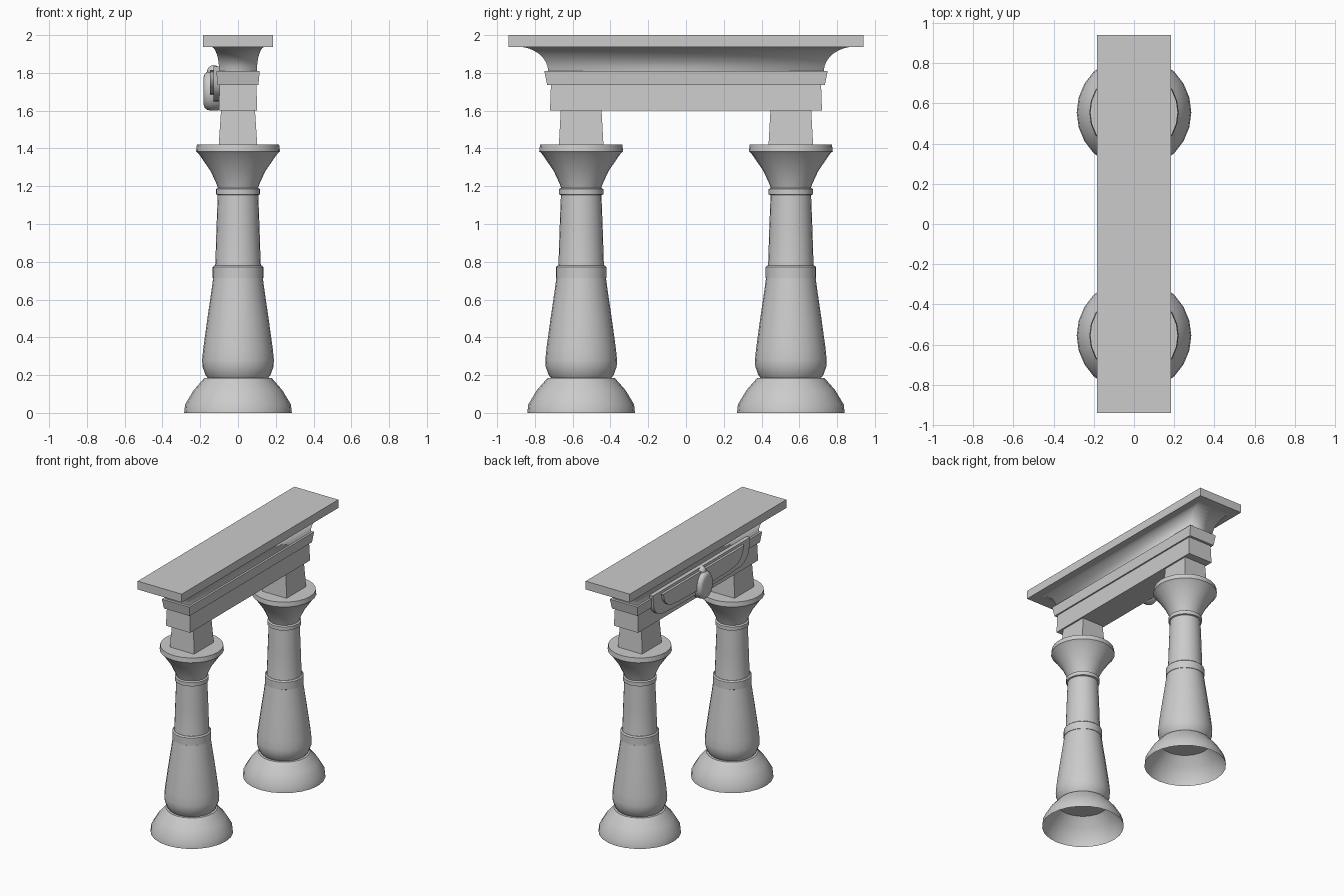
import bpy
import bmesh
from math import cos, sin, pi, radians

cube = bpy.data.objects.get("Cube")
if cube:
    bpy.data.objects.remove(cube, do_unlink=True)


def make_object(name, bm, angle=30):
    bmesh.ops.recalc_face_normals(bm, faces=bm.faces[:])
    mesh = bpy.data.meshes.new(name)
    bm.to_mesh(mesh)
    bm.free()
    obj = bpy.data.objects.new(name, mesh)
    bpy.context.collection.objects.link(obj)
    bpy.ops.object.select_all(action='DESELECT')
    obj.select_set(True)
    bpy.context.view_layer.objects.active = obj
    bpy.ops.object.shade_smooth_by_angle(angle=radians(angle))
    return obj


def loft(name, loops, cap_bottom=True, cap_top=True, angle=30):
    """Skin a stack of closed loops that share a point count."""
    bm = bmesh.new()
    rings = [[bm.verts.new(p) for p in loop] for loop in loops]
    n = len(rings[0])
    for low, high in zip(rings, rings[1:]):
        for i in range(n):
            j = (i + 1) % n
            bm.faces.new((low[i], low[j], high[j], high[i]))
    if cap_bottom:
        bm.faces.new(rings[0][::-1])
    if cap_top:
        bm.faces.new(rings[-1])
    return make_object(name, bm, angle)


def rect(hx, hy, z, cy=0):
    return [(sx * hx, cy + sy * hy, z)
            for sx, sy in ((-1, -1), (1, -1), (1, 1), (-1, 1))]


def turned(name, profile, cy, sides=24, **caps):
    loops = [[(r * cos(2 * pi * i / sides), cy + r * sin(2 * pi * i / sides), z)
              for i in range(sides)] for r, z in profile]
    return loft(name, loops, **caps)


# Turned column parts: radius, height
BASE = [(.285, 0), (.28, .045), (.235, .12), (.178, .185), (.155, .185)]
SHAFT = [(.16, .185), (.172, .2), (.188, .245), (.19, .28), (.184, .34),
         (.162, .5), (.14, .65), (.132, .71), (.12, .79), (.114, .98), (.107, 1.16)]
LOWER_BAND = [(.125, .71), (.134, .715), (.134, .772), (.125, .78)]
UPPER_BAND = [(.105, 1.152), (.117, 1.157), (.117, 1.185), (.105, 1.192)]
CAPITAL = [(.106, 1.19), (.115, 1.215), (.145, 1.28), (.208, 1.372),
           (.222, 1.385), (.218, 1.42)]

for side, cy in (("front", -.555), ("back", .555)):
    turned(side + "_column_base", BASE, cy, cap_bottom=False, cap_top=False)
    turned(side + "_column_shaft", SHAFT, cy)
    turned(side + "_lower_band", LOWER_BAND, cy)
    turned(side + "_upper_band", UPPER_BAND, cy)
    turned(side + "_capital", CAPITAL, cy)
    loft(side + "_impost_block", [rect(.102, .118, 1.42, cy), rect(.09, .108, 1.6, cy)])

# Beam, moulding, flared cornice and top slab
loft("beam", [rect(.102, .72, 1.6), rect(.097, .715, 1.74)])
loft("beam_moulding", [rect(.108, .735, 1.735), rect(.115, .75, 1.81)])
cornice = []
for i in range(9):
    a = i / 8 * pi / 2
    cornice.append(rect(.1 + .045 * (1 - cos(a)), .73 + .17 * (1 - cos(a)),
                        1.81 + .13 * sin(a)))
loft("cornice", cornice, cap_bottom=False, cap_top=False, angle=180)
loft("top_slab", [rect(.185, .94, 1.937), rect(.185, .94, 2)])


def wing_layer(name, side, tip, top, bottom, x_out):
    """Flat plate with a rounded lower outer corner, facing -x."""
    outline = [(0, bottom), (tip * .6, bottom + .005)]
    for i in range(7):
        a = -pi / 2 + i / 6 * pi / 2
        outline.append((tip - .13 + .13 * cos(a), bottom + .12 + .11 * sin(a)))
    outline += [(tip + .01, top), (0, top)]
    loft(name, [[(x, side * y, z) for y, z in outline] for x in (-.095, x_out)])


# Winged ornament on the beam
for name, side in (("front", -1), ("back", 1)):
    wing_layer(name + "_wing", side, .575, 1.835, 1.645, -.13)
    wing_layer(name + "_inner_wing", side, .48, 1.815, 1.685, -.148)

# Oval disc with a rounded rim
DISC = [(-.09, .9), (-.11, 1), (-.145, 1), (-.165, .95), (-.177, .85), (-.182, .7)]
loft("ornament_disc", [[(x, .082 * s * cos(2 * pi * i / 24), 1.705 + .105 * s * sin(2 * pi * i / 24))
                        for i in range(24)] for x, s in DISC], angle=40)

bm = bmesh.new()
bmesh.ops.create_uvsphere(bm, u_segments=16, v_segments=10, radius=.036)
bmesh.ops.translate(bm, verts=bm.verts[:], vec=(-.128, 0, 1.805))
make_object("ornament_head", bm, 60)
